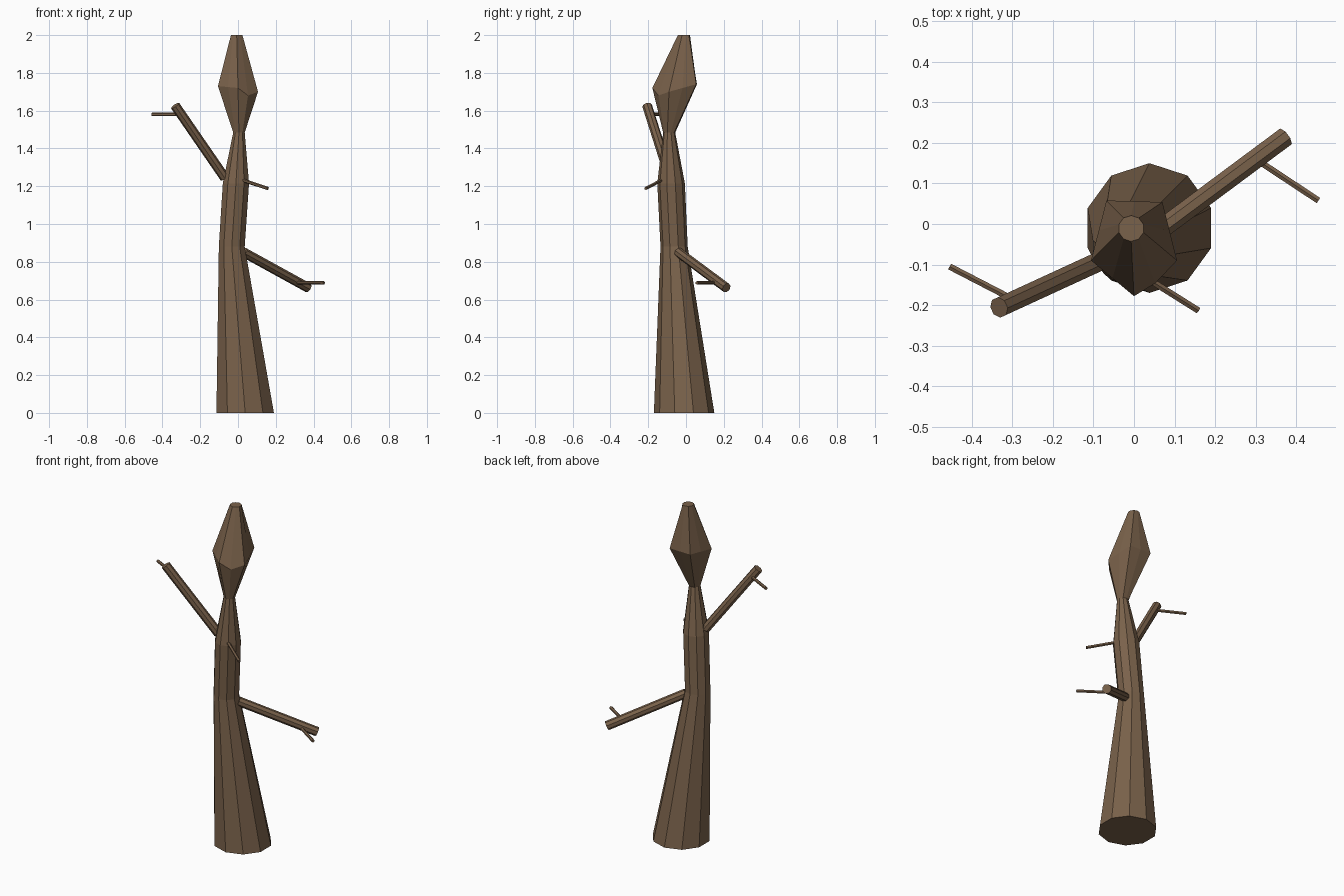
import bpy, bmesh, math
from mathutils import Vector

if "Cube" in bpy.data.objects:
    bpy.data.objects.remove(bpy.data.objects["Cube"])

bark = bpy.data.materials.new("brown bark")
bark.diffuse_color = (0.195, 0.122, 0.07, 1)
bark.use_nodes = True
bark.node_tree.nodes["Principled BSDF"].inputs["Base Color"].default_value = bark.diffuse_color


def finish(name, bm):
    bmesh.ops.recalc_face_normals(bm, faces=bm.faces)
    me = bpy.data.meshes.new(name)
    bm.to_mesh(me)
    bm.free()
    me.materials.append(bark)
    bpy.context.collection.objects.link(bpy.data.objects.new(name, me))


def loft(name, rings):
    bm = bmesh.new()
    vs = [[bm.verts.new(p) for p in ring] for ring in rings]
    n = len(vs[0])
    for a, b in zip(vs, vs[1:]):
        for i in range(n):
            j = (i + 1) % n
            bm.faces.new((a[i], a[j], b[j], b[i]))
    bm.faces.new(vs[0][::-1])
    bm.faces.new(vs[-1])
    finish(name, bm)


def level_ring(x, y, z, r):
    # ten-sided ring starting at the front corner
    angs = [math.radians(-90 + 36 * i) for i in range(10)]
    return [Vector((x + r * math.cos(a), y + r * math.sin(a), z)) for a in angs]


def limb(name, start, end, r, sides):
    start, end = Vector(start), Vector(end)
    rot = (end - start).to_track_quat('Z', 'Y')
    rings = []
    for c in (start, end):
        rings.append([c + rot @ Vector((r * math.cos(a), r * math.sin(a), 0))
                      for a in (2 * math.pi * (i + 0.5) / sides for i in range(sides))])
    loft(name, rings)


# Crown bulge: five corners with edge midpoints between them
corners = [Vector(p) for p in ((0, -0.178, 1.72), (0.106, -0.09, 1.70), (0.07, 0.054, 1.74),
                               (-0.068, 0.058, 1.74), (-0.106, -0.09, 1.73))]
bulge = []
for i, c in enumerate(corners):
    bulge += [c, (c + corners[(i + 1) % 5]) / 2]
bulge[1] += Vector((0.0, -0.012, -0.03))

# Trunk
loft("trunk", [
    level_ring(0.038, -0.01, 0, 0.16),
    level_ring(-0.033, -0.063, 0.88, 0.072),
    level_ring(-0.011, -0.079, 1.215, 0.073),
    level_ring(0.005, -0.089, 1.484, 0.032),
    bulge,
    level_ring(-0.007, -0.011, 2.0, 0.032),
])

# Branches
limb("upper_branch", (-0.07, -0.085, 1.245), (-0.333, -0.206, 1.627), 0.026, 8)
limb("lower_branch", (0.03, -0.04, 0.85), (0.372, 0.214, 0.662), 0.026, 8)

# Twigs
limb("trunk_twig", (0.01, -0.12, 1.237), (0.158, -0.213, 1.188), 0.009, 6)
limb("upper_twig", (-0.31, -0.18, 1.58), (-0.455, -0.105, 1.58), 0.009, 6)
limb("lower_twig", (0.305, 0.157, 0.69), (0.455, 0.058, 0.688), 0.009, 6)
